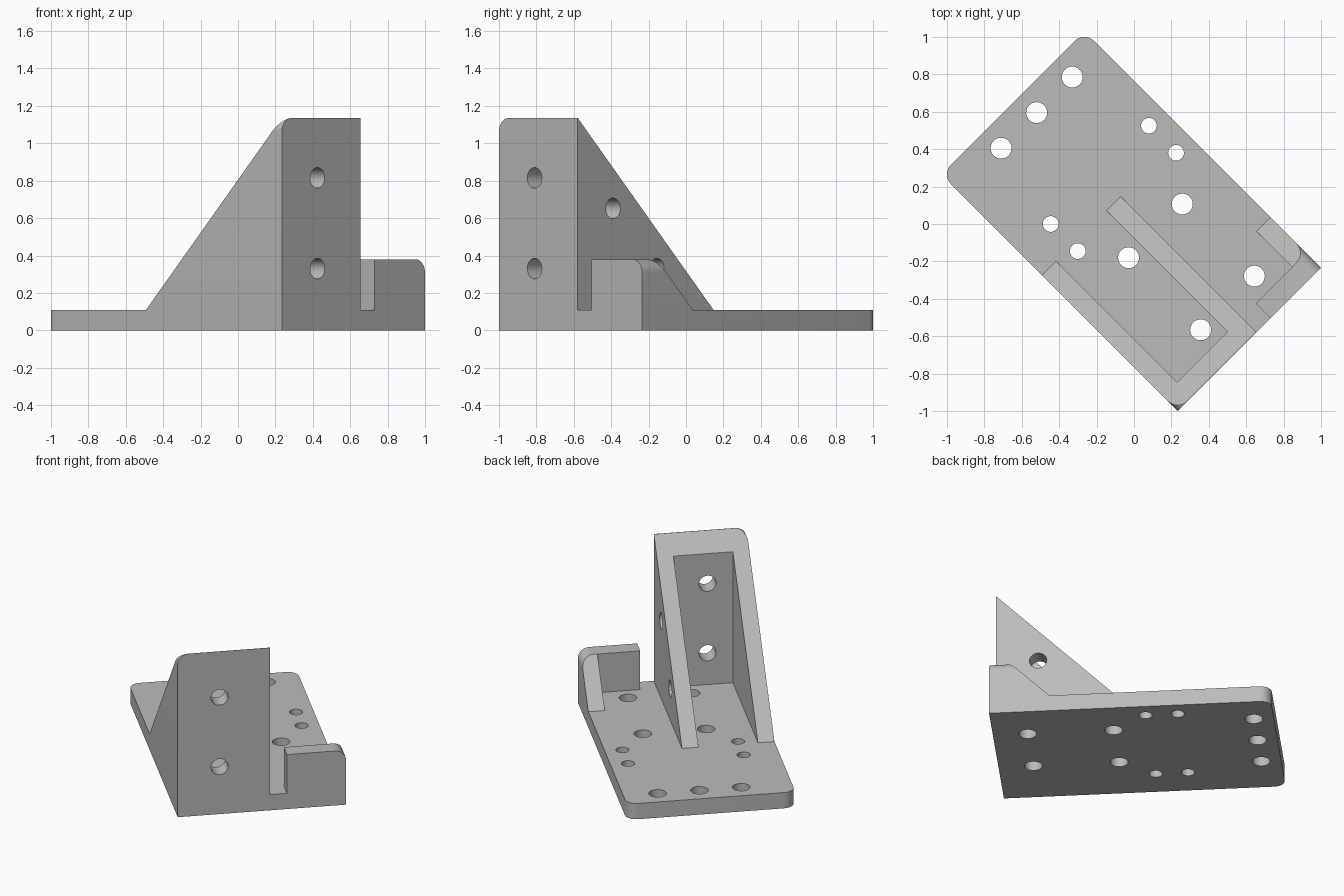
import bpy, bmesh, math
from mathutils import Matrix, Vector

if "Cube" in bpy.data.objects:
    bpy.data.objects.remove(bpy.data.objects["Cube"])

# Local frame: u = across the front, v = depth from the front face, z = up
W, D, T, WALL, R = 0.541, 1.789, 0.11, 0.113, 0.0725
LOW = 0.05            # upright parts start inside the base plate

metal = bpy.data.materials.new("grey metal")
metal.diffuse_color = (0.5, 0.5, 0.5, 1)
metal.use_nodes = True
metal.node_tree.nodes["Principled BSDF"].inputs["Base Color"].default_value = metal.diffuse_color


def prism(name, outline, axis, a, b):
    """Extrude a 2D outline along an axis: 'u' -> (v,z), 'v' -> (u,z), 'z' -> (u,v)."""
    place = {'u': lambda p, t: (t, p[0], p[1]),
             'v': lambda p, t: (p[0], t, p[1]),
             'z': lambda p, t: (p[0], p[1], t)}[axis]
    bm = bmesh.new()
    face = bm.faces.new([bm.verts.new(place(p, a)) for p in outline])
    ext = bmesh.ops.extrude_face_region(bm, geom=[face])
    verts = [g for g in ext['geom'] if isinstance(g, bmesh.types.BMVert)]
    shift = Vector(place((0, 0), b)) - Vector(place((0, 0), a))
    bmesh.ops.translate(bm, verts=verts, vec=shift)
    bmesh.ops.recalc_face_normals(bm, faces=bm.faces)
    mesh = bpy.data.meshes.new(name)
    bm.to_mesh(mesh)
    bm.free()
    mesh.materials.append(metal)
    ob = bpy.data.objects.new(name, mesh)
    bpy.context.collection.objects.link(ob)
    return ob


def arc(cx, cy, r, start, end, n=8):
    return [(cx + r * math.cos(math.radians(start + (end - start) * i / n)),
             cy + r * math.sin(math.radians(start + (end - start) * i / n)))
            for i in range(n + 1)]


def box(u0, u1, v0, v1, z0, z1):
    return prism("box", [(u0, v0), (u1, v0), (u1, v1), (u0, v1)], 'z', z0, z1)


def hole(cx, cy, r, axis, a, b):
    return prism("hole", arc(cx, cy, r, 0, 360, 32)[:-1], axis, a, b)


def combine(target, tool, operation):
    mod = target.modifiers.new("combine", 'BOOLEAN')
    mod.operation, mod.solver, mod.object = operation, 'EXACT', tool
    bpy.context.view_layer.objects.active = target
    with bpy.context.temp_override(object=target, active_object=target):
        bpy.ops.object.modifier_apply(modifier=mod.name)
    bpy.data.objects.remove(tool)


def slope(height):
    """45 degree wedge (v,z) whose edge reaches the given height at v = 0."""
    return prism("wedge", [(-0.1, 0), (height, 0), (-0.1, height + 0.1)], 'u', -1, 1)


# Base plate with rounded rear corners and screw holes
bracket = prism("bracket", [(-W, 0), (W, 0)] + arc(W - R, D - R, R, 0, 90)
                + arc(-W + R, D - R, R, 90, 180), 'z', 0, T)
big = [(u, 1.662) for u in (0.322, 0.053, -0.216)]
big += [(u, v) for u in (0.258, -0.148) for v in (0.221, 0.766)]
small = [(u, v) for u in (0.428, -0.315) for v in (0.983, 1.188)]
for points, r in ((big, 0.056), (small, 0.042)):
    for u, v in points:
        combine(bracket, hole(u, v, r, 'z', -0.1, 0.3), 'DIFFERENCE')

# Tall wall with two triangular ribs
TOP = 1.135
tall = prism("tall_wall", [(-W, LOW), (0.053, LOW), (0.053, TOP)]
             + arc(-W + R, TOP - R, R, 90, 180), 'v', 0, 1.2)
combine(tall, slope(TOP + 0.002), 'INTERSECT')
combine(tall, box(-0.435, -0.053, WALL, 1.5, 0, 1.5), 'DIFFERENCE')
for z in (0.815, 0.33):
    combine(tall, hole(-0.272, z, 0.055, 'v', -0.1, 0.2), 'DIFFERENCE')
for v, z in ((0.269, 0.652), (0.60, 0.33)):
    combine(tall, hole(v, z, 0.055, 'u', -0.15, 0.15), 'DIFFERENCE')

# Low corner stop with one side rib
LOWTOP = 0.38
stop = prism("corner_stop", [(0.16, LOW), (W, LOW)]
             + arc(W - R, LOWTOP - R, R, 0, 90) + [(0.16, LOWTOP)], 'v', 0, 0.7)
combine(stop, slope(LOWTOP + WALL), 'INTERSECT')
combine(stop, box(0.1, 0.435, WALL, 1, 0, 1), 'DIFFERENCE')

# Join into one solid and turn it 45 degrees
combine(bracket, tall, 'UNION')
combine(bracket, stop, 'UNION')
bracket.data.transform(Matrix.Rotation(math.radians(45), 4, 'Z')
                       @ Matrix.Translation((0, -0.873, 0)))
bracket.data.materials.clear()
bracket.data.materials.append(metal)
for p in bracket.data.polygons:
    p.material_index = 0
bpy.ops.object.select_all(action='DESELECT')
bracket.select_set(True)
bpy.context.view_layer.objects.active = bracket
bpy.ops.object.shade_smooth_by_angle(angle=math.radians(30))
